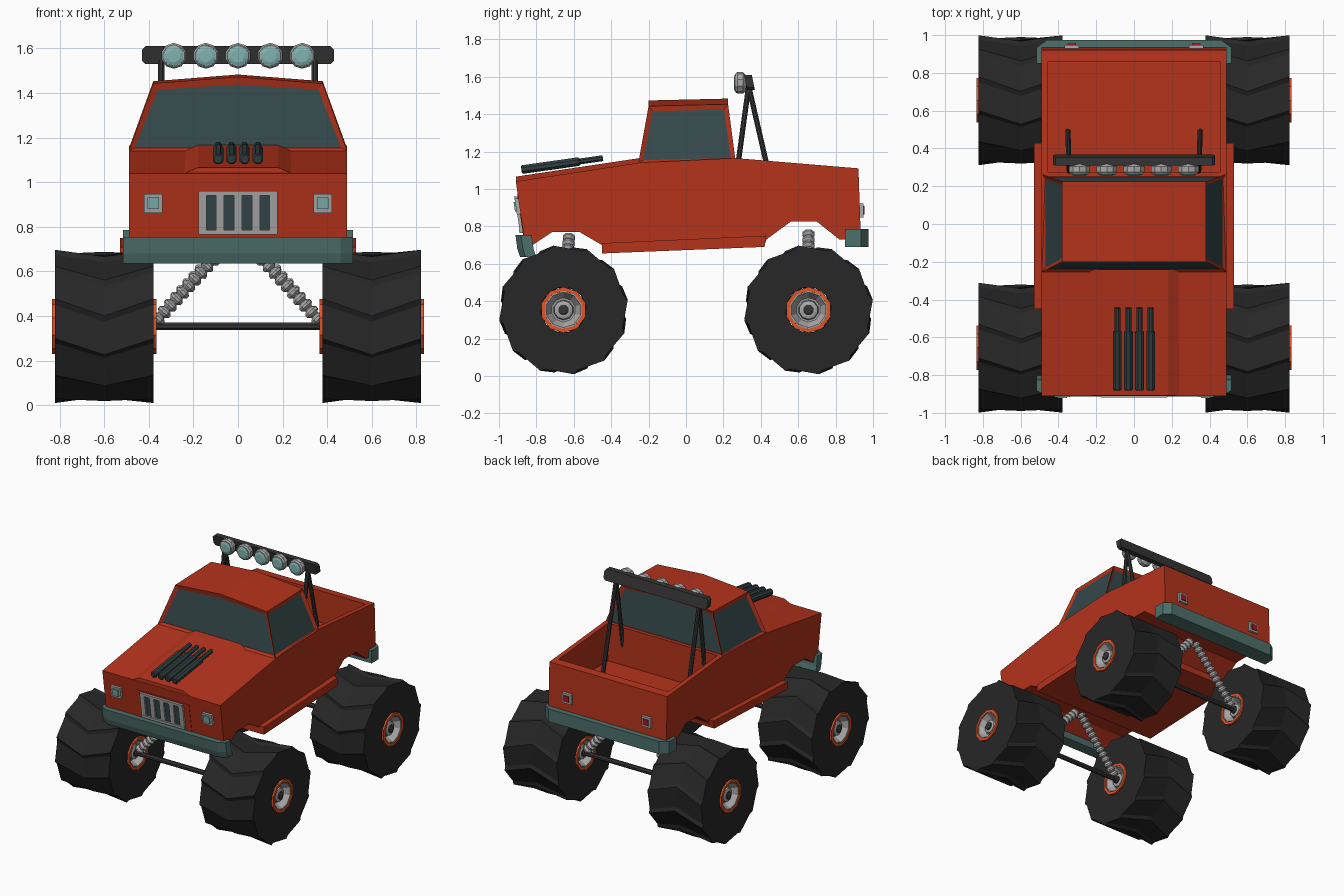
import bpy, bmesh
from math import sin, cos, pi, radians
from mathutils import Vector

if "Cube" in bpy.data.objects:
    bpy.data.objects.remove(bpy.data.objects["Cube"])


def material(name, r, g, b):
    m = bpy.data.materials.new(name)
    m.diffuse_color = (r, g, b, 1)
    m.use_nodes = True
    m.node_tree.nodes["Principled BSDF"].inputs["Base Color"].default_value = m.diffuse_color
    return m


RED = material("red_paint", 0.46, 0.033, 0.011)
ORANGE = material("orange_rim", 0.75, 0.09, 0.02)
TEAL = material("teal_bumper", 0.075, 0.16, 0.15)
GLASS = material("dark_glass", 0.035, 0.065, 0.07)
LENS = material("lens", 0.22, 0.45, 0.43)
TYRE = material("rubber", 0.02, 0.02, 0.02)
DARK = material("dark_metal", 0.035, 0.035, 0.037)
PIPE = material("pipe", 0.03, 0.05, 0.052)
TAIL = material("tail_red", 0.35, 0.01, 0.02)
CHROME = material("chrome", 0.4, 0.4, 0.4)


def loft(name, loops, mat, caps=True, ring=False):
    """Skin a list of equal-length vertex loops."""
    bm = bmesh.new()
    rows = [[bm.verts.new(p) for p in lp] for lp in loops]
    n = len(rows[0])
    pairs = list(zip(rows, rows[1:])) + ([(rows[-1], rows[0])] if ring else [])
    for a, b in pairs:
        for i in range(n):
            j = (i + 1) % n
            bm.faces.new((a[i], a[j], b[j], b[i]))
    if caps and not ring:
        bm.faces.new(rows[0][::-1])
        bm.faces.new(rows[-1])
    bmesh.ops.recalc_face_normals(bm, faces=bm.faces)
    me = bpy.data.meshes.new(name)
    bm.to_mesh(me)
    bm.free()
    me.materials.append(mat)
    ob = bpy.data.objects.new(name, me)
    bpy.context.collection.objects.link(ob)
    return ob


def prism(name, yz, hw, mat):
    return loft(name, [[(x, y, z) for y, z in yz] for x in (-hw, hw)], mat)


def lathe(name, a, b, profile, n, mat):
    """Revolve (radius, distance) pairs around the line from a towards b."""
    a, b = Vector(a), Vector(b)
    d = (b - a).normalized()
    q = d.to_track_quat('Z', 'Y')
    loops = [[a + q @ Vector((r * cos(2 * pi * (i + .5) / n), r * sin(2 * pi * (i + .5) / n), t))
              for i in range(n)] for r, t in profile]
    return loft(name, loops, mat)


def rod(name, a, b, r, n, mat):
    return lathe(name, a, b, [(r, 0), (r, (Vector(b) - Vector(a)).length)], n, mat)


# Body shell, with the load bed cut out
body = prism("body", [(-.91, 1.04), (-.86, .70), (-.82, .70), (-.715, .77), (-.57, .77), (-.45, .70),
                      (-.45, .665), (.42, .70), (.43, .73), (.56, .825), (.70, .825), (.82, .73),
                      (.935, .73), (.922, 1.11), (.26, 1.165), (-.25, 1.14)], .49, RED)
cutter = prism("bed_cutter", [(.275, .88), (.86, .88), (.86, 1.4), (.275, 1.4)], .455, RED)
cutter.hide_render = True
cut = body.modifiers.new("bed", 'BOOLEAN')
cut.operation = 'DIFFERENCE'
cut.solver = 'EXACT'
cut.object = cutter
bpy.context.view_layer.objects.active = body
bpy.ops.object.modifier_apply(modifier="bed")
bpy.data.objects.remove(cutter)

# Side sills and hood bulge
prism("sill", [(-.45, .655), (.42, .69), (.43, .75), (-.45, .71)], .53, RED)
loft("hood_bulge", [[(-.25, y, z - .005), (-.18, y, z + .026), (.18, y, z + .026), (.25, y, z - .005)]
                    for y, z in ((-.908, 1.04), (-.24, 1.14))], RED)

# Cab with inset windows
cab = loft("cab", [[(-.49, y0, z0), (.49, y0, z0), (.38, y1, z1), (0, y1, z1 + .03), (-.38, y1, z1)]
                   for y0, z0, y1, z1 in ((-.255, 1.138, -.2, 1.443), (.265, 1.15, .225, 1.453))], RED)
cab.data.materials.append(GLASS)
bm = bmesh.new()
bm.from_mesh(cab.data)
panes = [f for f in bm.faces if abs(f.normal.z) < .6]
bmesh.ops.inset_individual(bm, faces=panes, thickness=.033, depth=-.014)
for f in panes:
    f.material_index = 1
bm.to_mesh(cab.data)
bm.free()

# Hood pipes
for i in range(4):
    x = -.0885 + .059 * i
    lathe("hood_pipe", (x, -.88, 1.103), (x, -.44, 1.165),
          [(.018, 0), (.025, .005), (.025, .31), (.017, .315), (.017, .44)], 8, PIPE)


def front_slab(name, x, z, w, h, lift, mat):
    """Plate following the sloping nose, raised by lift."""
    loops = []
    for out in (.03, -lift):
        loops.append([(x + sx * w / 2, -.86 - (z + sz * h / 2 - .70) * .147 + out, z + sz * h / 2)
                      for sx, sz in ((-1, -1), (1, -1), (1, 1), (-1, 1))])
    return loft(name, loops, mat)


def rear_slab(name, x, z, w, h, y, mat):
    return loft(name, [[(x + sx * w / 2, yy, z + sz * h / 2)
                        for sx, sz in ((-1, -1), (1, -1), (1, 1), (-1, 1))] for yy in (.91, y)], mat)


# Grille
front_slab("grille_panel", 0, .855, .45, .23, .003, RED)
front_slab("grille_back", 0, .862, .34, .19, .006, GLASS)
for x in (-.16, -.081, 0, .081, .16):
    front_slab("grille_bar", x, .862, .036, .19, .018, CHROME)
for z in (.775, .95):
    front_slab("grille_rail", 0, z, .35, .02, .021, CHROME)

# Head and tail lamps
for s in (-1, 1):
    front_slab("headlight_frame", s * .38, .905, .082, .085, .02, CHROME)
    front_slab("headlight_lens", s * .38, .905, .05, .052, .028, LENS)
    rear_slab("taillight_frame", s * .33, .885, .075, .075, .948, CHROME)
    rear_slab("taillight_lens", s * .33, .885, .045, .045, .955, TAIL)


def bumper(name, ys, levels):
    """Chamfered bumper: plan outline repeated at (z, y shift) levels."""
    loft(name, [[(x, y + dy, z) for x, y in zip((-.515, -.515, -.46, .46, .515, .515), ys + ys[::-1])]
                for z, dy in levels], TEAL)


bumper("front_bumper", [-.825, -.882, -.912], [(.635, .025), (.68, .01), (.755, 0)])
bumper("rear_bumper", [.85, .935, .975], [(.69, 0), (.785, 0)])

# Light bar, lamps and struts
bar = [(-.43, 1.545), (-.415, 1.53), (.415, 1.53), (.43, 1.545), (.43, 1.595), (.415, 1.61),
       (-.415, 1.61), (-.43, 1.595)]
loft("light_bar", [[(x, y - (z - 1.57) * .2, z) for x, z in bar] for y in (.318, .36)], DARK)
for i in range(-2, 3):
    x = i * .144
    lathe("lamp_housing", (x, .33, 1.567), (x, .2, 1.567),
          [(.03, 0), (.058, .025), (.058, .055), (.05, .065)], 10, CHROME)
    lathe("lamp_lens", (x, .28, 1.567), (x, .2, 1.567), [(.048, 0), (.046, .018), (.03, .024)], 10, LENS)
for s in (-1, 1):
    rod("bar_strut_front", (s * .345, .335, 1.55), (s * .34, .245, .89), .015, 8, DARK)
    rod("bar_strut_rear", (s * .345, .335, 1.55), (s * .35, .49, .875), .015, 8, DARK)


def wheel(cx, cy, cz=.353):
    # Tyre: saw-tooth chevron tread, middle ring turned ahead of the edges
    loops = []
    for x, rad, turn in ((-.2, .12, 0), (-.222, .122, 0), (-.222, .348, 0), (0, .338, 13),
                         (.222, .348, 0), (.222, .122, 0), (.2, .12, 0)):
        lp = []
        for i in range(12):
            for da, k in ((0, 1), (4, .95)):
                a = radians(i * 30 + 9 + da + turn)
                r = rad * (k if rad > .2 else 1)
                lp.append((cx + x, cy - r * sin(a), cz + r * cos(a)))
        loops.append(lp)
    loft("tyre", loops, TYRE, ring=True)
    # Rim, dished hub and nut on both sides
    for s in (-1, 1):
        c, d = (cx, cy, cz), (cx + s, cy, cz)
        lathe("rim", c, d, [(.123, .15), (.123, .234), (.102, .234), (.1, .15)], 10, ORANGE)
        lathe("hub", c, d, [(.104, .1), (.104, .228), (.095, .228), (.065, .18), (.055, .18),
                            (.05, .205), (.035, .21)], 10, CHROME)
        lathe("hub_nut", c, d, [(.03, .18), (.03, .218), (.018, .224)], 8, DARK)


# Wheels, axles and springs
for end in (-1, 1):
    y = end * .655
    for s in (-1, 1):
        wheel(s * .6, y)
        a, b = Vector((s * .37, y, .375)), Vector((s * .015, -.625 if end < 0 else y, .755 if end < 0 else .775))
        n = 13
        step = (b - a).length / n
        ribs = []
        for i in range(n):
            ribs += [(.02, step * i), (.034, step * (i + .3)), (.034, step * (i + .6)), (.02, step * (i + .9))]
        lathe("spring", a, b, ribs, 8, CHROME)
    rod("axle", (-.42, y, .353), (.42, y, .353), .018, 8, DARK)
